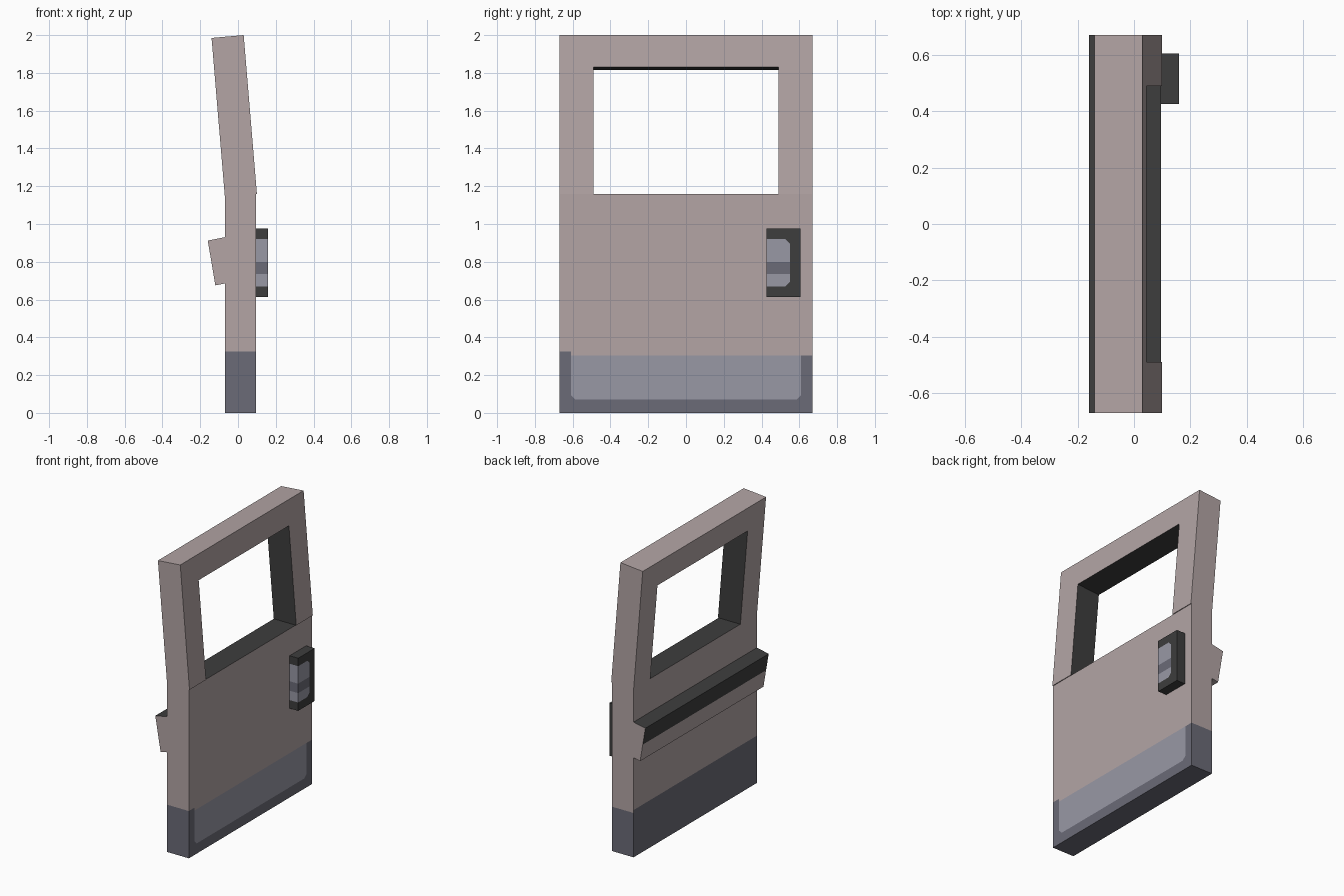
import bpy, bmesh
from mathutils import Vector

if "Cube" in bpy.data.objects:
    bpy.data.objects.remove(bpy.data.objects["Cube"])


def srgb(r, g, b):
    return tuple(((c / 255 + 0.055) / 1.055) ** 2.4 for c in (r, g, b)) + (1,)


COLOURS = {
    "taupe_paint": srgb(179, 165, 165),
    "charcoal": srgb(61, 61, 61),
    "dark_slate": srgb(107, 107, 119),
    "light_slate": srgb(152, 152, 165),
}
MATS = []
for name, col in COLOURS.items():
    m = bpy.data.materials.new(name)
    m.diffuse_color = col
    m.use_nodes = True
    m.node_tree.nodes["Principled BSDF"].inputs["Base Color"].default_value = m.diffuse_color
    MATS.append(m)
TAUPE, CHARCOAL, DARK, LIGHT = range(4)


def prism(ring_a, ring_b):
    """Closed solid between two matching outlines."""
    bm = bmesh.new()
    a = [bm.verts.new(p) for p in ring_a]
    b = [bm.verts.new(p) for p in ring_b]
    n = len(a)
    bm.faces.new(a)
    bm.faces.new(b[::-1])
    for i in range(n):
        j = (i + 1) % n
        bm.faces.new((a[i], b[i], b[j], a[j]))
    bmesh.ops.recalc_face_normals(bm, faces=bm.faces)
    return bm


def box(x0, x1, y0, y1, z0, z1):
    ring = [(y0, z0), (y1, z0), (y1, z1), (y0, z1)]
    return prism([(x0, y, z) for y, z in ring], [(x1, y, z) for y, z in ring])


def cut(bm, point, normal, keep=lambda c, n: True):
    """Score a line across the chosen faces."""
    bm.normal_update()
    faces = [f for f in bm.faces if keep(f.calc_center_median(), f.normal)]
    edges = {e for f in faces for e in f.edges}
    verts = {v for f in faces for v in f.verts}
    bmesh.ops.bisect_plane(bm, geom=list(verts) + list(edges) + faces,
                           plane_co=Vector(point), plane_no=Vector(normal))


def finish(name, bm, rule):
    bm.normal_update()
    for f in bm.faces:
        f.material_index = rule(f.calc_center_median(), f.normal, f)
    me = bpy.data.meshes.new(name)
    bm.to_mesh(me)
    bm.free()
    for m in MATS:
        me.materials.append(m)
    bpy.context.collection.objects.link(bpy.data.objects.new(name, me))


W = 0.67      # half width of the door
WIN = 0.49    # half width of the window

# Lower door panel with painted skirt and dark window sill
bm = box(-0.07, 0.095, -W, W, 0, 1.16)
for z in (0.305, 0.325):
    cut(bm, (0, 0, z), (0, 0, 1))
for y in (-WIN, WIN):
    cut(bm, (0, y, 0), (0, 1, 0), lambda c, n: n.z > 0.5)
skirt = lambda c, n: n.x > 0.5 and c.z < 0.33
for y in (-0.61, 0.61):
    cut(bm, (0, y, 0), (0, 1, 0), skirt)
cut(bm, (0, 0, 0.07), (0, 0, 1), skirt)
for s in (-1, 1):
    cut(bm, (0, s * 0.585, 0.07), (0, s, -1), lambda c, n: skirt(c, n) and abs(c.y) < 0.6 and c.z < 0.3)


def body_rule(c, n, f):
    if n.z > 0.5:
        return CHARCOAL if abs(c.y) < WIN else TAUPE
    if n.x > 0.5 and abs(c.y) < 0.61 and 0.07 < c.z < 0.305 and abs(c.y) - c.z < 0.515:
        return LIGHT
    if c.z < 0.305:
        return DARK
    if c.z < 0.325 and n.y < 0.5 and (n.x < 0.5 or c.y < -0.61):
        return DARK
    return TAUPE


finish("door_panel", bm, body_rule)

# Leaning window frame: U-shaped outline (y, fraction of height)
outline = [(-W, 0), (-W, 1), (W, 1), (W, 0), (WIN, 0), (WIN, 0.798), (-WIN, 0.798), (-WIN, 0)]
bm = prism([(0.10 - 0.07 * t, y, 1.16 + 0.84 * t) for y, t in outline],
           [(-0.07 - 0.07 * t, y, 1.15 + 0.835 * t) for y, t in outline])
finish("window_frame", bm,
       lambda c, n, f: CHARCOAL if all(abs(v.co.y) < WIN + 0.01 for v in f.verts) else TAUPE)

# Inner armrest ledge, dark on the top and upper half of its face
ledge = [(-0.06, 0.932), (-0.16, 0.912), (-0.14, 0.794), (-0.12, 0.675), (-0.06, 0.687)]
bm = prism([(x, -W, z) for x, z in ledge], [(x, W, z) for x, z in ledge])
finish("armrest", bm,
       lambda c, n, f: CHARCOAL if n.z > 0.5 or (n.x < -0.5 and c.z > 0.794 and c.x < -0.1) else TAUPE)

# Outer door handle with painted grip
bm = box(0.09, 0.16, 0.425, 0.605, 0.613, 0.975)
for z in (0.67, 0.735, 0.80, 0.92):
    cut(bm, (0, 0, z), (0, 0, 1))
cut(bm, (0, 0.55, 0), (0, 1, 0), lambda c, n: n.x > 0.5)
for s in (-1, 1):
    cut(bm, (0, 0.55, 0.795 + s * 0.1), (0, 1, s),
        lambda c, n: n.x > 0.5 and c.y < 0.55 and 0.67 < c.z < 0.92)


def handle_rule(c, n, f):
    if (n.x > 0.5 or n.y < -0.5) and c.y < 0.55 and 0.67 < c.z < 0.92 \
            and c.y + abs(c.z - 0.795) < 0.65:
        return DARK if 0.735 < c.z < 0.80 else LIGHT
    return CHARCOAL


finish("door_handle", bm, handle_rule)
